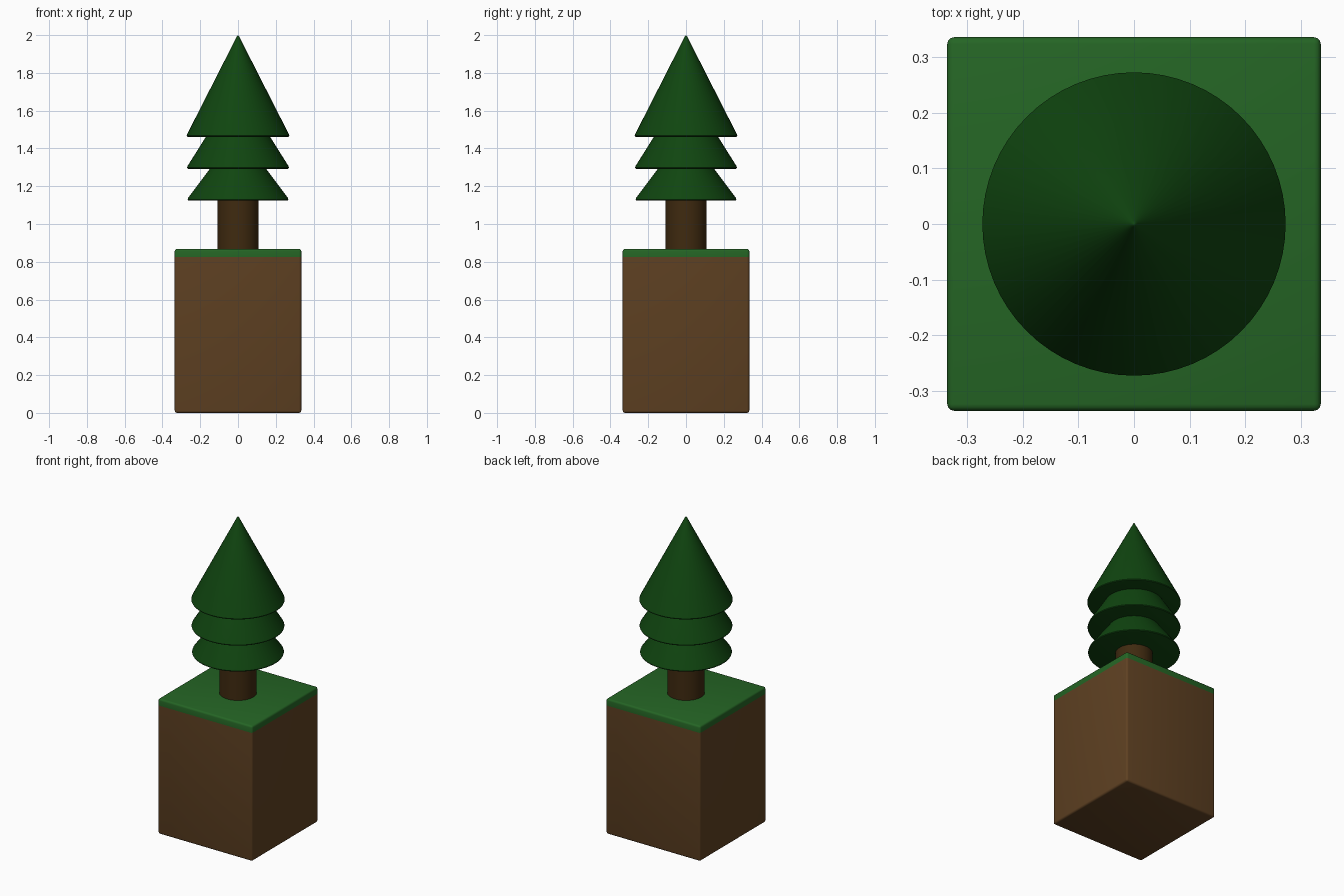
import bpy, bmesh, math

cube = bpy.data.objects.get("Cube")
if cube:
    bpy.data.objects.remove(cube, do_unlink=True)


def material(name, rgb):
    m = bpy.data.materials.new(name)
    m.use_nodes = True
    m.diffuse_color = (*rgb, 1)
    m.node_tree.nodes["Principled BSDF"].inputs["Base Color"].default_value = (*rgb, 1)
    return m


SOIL = material("soil brown", (0.115, 0.053, 0.016))
GRASS = material("grass green", (0.018, 0.13, 0.018))
BARK = material("bark brown", (0.05, 0.023, 0.005))
LEAF = material("needle green", (0.005, 0.06, 0.005))


def add_object(name, bm, *mats):
    bmesh.ops.recalc_face_normals(bm, faces=bm.faces)
    mesh = bpy.data.meshes.new(name)
    bm.to_mesh(mesh)
    bm.free()
    ob = bpy.data.objects.new(name, mesh)
    bpy.context.collection.objects.link(ob)
    for m in mats:
        mesh.materials.append(m)
    bpy.ops.object.select_all(action='DESELECT')
    ob.select_set(True)
    bpy.context.view_layer.objects.active = ob
    bpy.ops.object.shade_smooth_by_angle(angle=math.radians(35))
    return ob


def lathe(name, profile, mat, sides=64):
    """Spin an (r, z) profile around the z axis."""
    bm = bmesh.new()
    verts = [bm.verts.new((r, 0, z)) for r, z in profile]
    edges = [bm.edges.new(pair) for pair in zip(verts, verts[1:])]
    bmesh.ops.spin(bm, geom=verts + edges, cent=(0, 0, 0), axis=(0, 0, 1),
                   angle=math.tau, steps=sides)
    bmesh.ops.remove_doubles(bm, verts=bm.verts, dist=0.0002)
    return add_object(name, bm, mat)


# Earth block with rounded edges; the top layer is grass
HALF, TOP, GRASS_Z = 0.335, 0.868, 0.825
bm = bmesh.new()
bmesh.ops.create_cube(bm, size=1)
for v in bm.verts:
    v.co = (v.co.x * 2 * HALF, v.co.y * 2 * HALF, (v.co.z + 0.5) * TOP)
bmesh.ops.bevel(bm, geom=bm.edges[:], offset=0.012, segments=3, profile=0.5,
                affect='EDGES')
bmesh.ops.bisect_plane(bm, geom=bm.verts[:] + bm.edges[:] + bm.faces[:],
                       plane_co=(0, 0, GRASS_Z), plane_no=(0, 0, 1))
for f in bm.faces:
    f.material_index = int(f.calc_center_median().z > GRASS_Z)
add_object("earth_block", bm, SOIL, GRASS)

# Trunk
lathe("trunk", [(0, 0.85), (0.109, 0.85), (0.109, 1.2), (0, 1.2)], BARK)

# Three foliage tiers: name, base height, rim radius, apex height
TIERS = [("lower_foliage", 1.124, 0.267, 1.49),
         ("middle_foliage", 1.292, 0.27, 1.73),
         ("upper_foliage", 1.461, 0.272, 2.0)]
for name, z, r, apex in TIERS:
    lathe(name, [(0, z), (r - 0.008, z), (r - 0.002, z + 0.002), (r, z + 0.007),
                 (r - 0.003, z + 0.015), (0.006, apex - 0.007),
                 (0.003, apex - 0.002), (0, apex)], LEAF)
